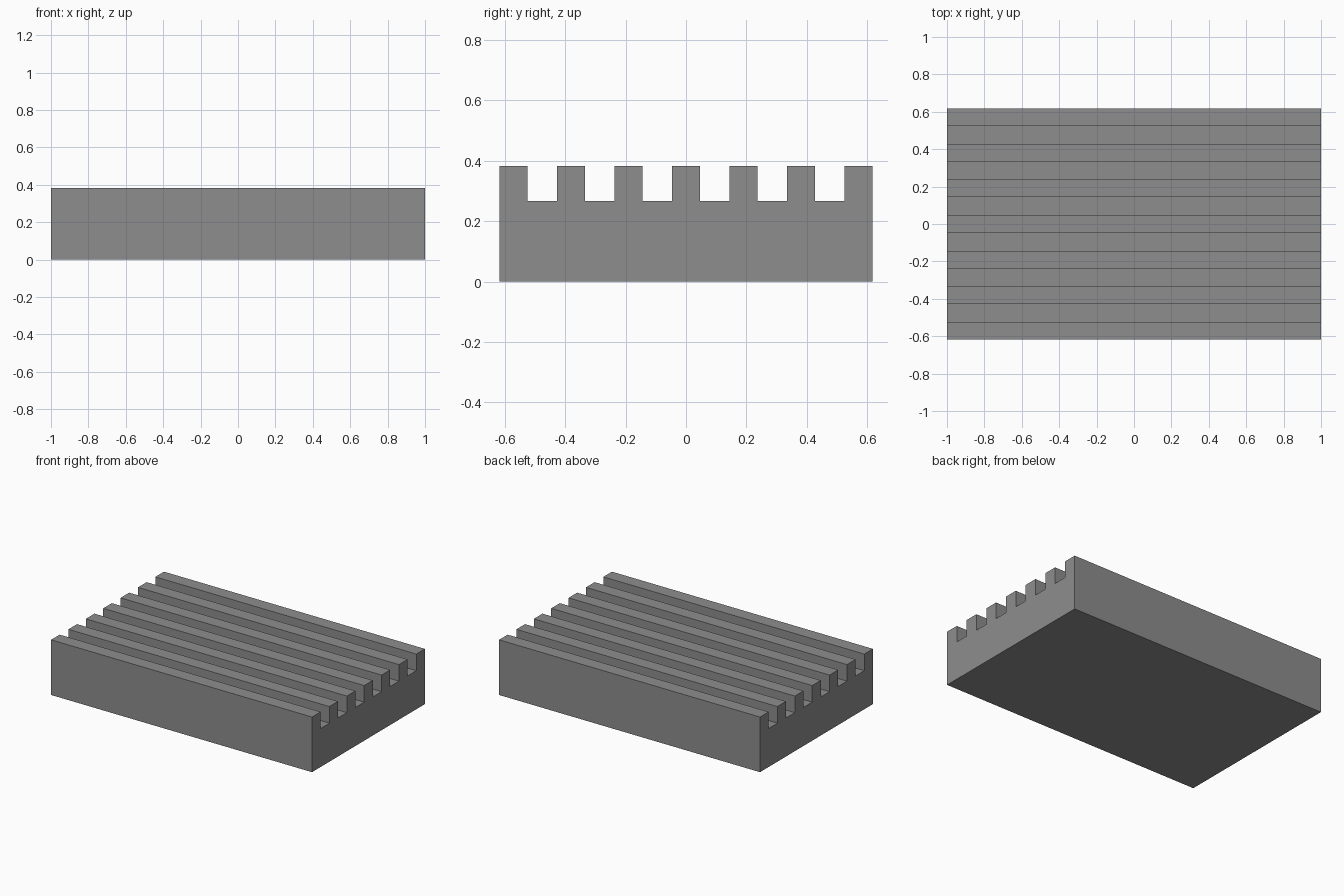
import bpy
import bmesh

if "Cube" in bpy.data.objects:
    bpy.data.objects.remove(bpy.data.objects["Cube"])

LENGTH = 2.0
FIN_COUNT = 7
FIN_WIDTH = 0.094
PITCH = 0.1903
FLOOR_Z = 0.267
TOP_Z = 0.382
half_depth = ((FIN_COUNT - 1) * PITCH + FIN_WIDTH) / 2

grey = bpy.data.materials.new("mid grey")
grey.diffuse_color = (0.27, 0.27, 0.27, 1)
grey.use_nodes = True
grey.node_tree.nodes["Principled BSDF"].inputs["Base Color"].default_value = grey.diffuse_color

# Comb profile in y, z: flat underside, then fins and grooves from back to front
profile = [(-half_depth, 0), (half_depth, 0)]
for i in reversed(range(FIN_COUNT)):
    front = -half_depth + i * PITCH
    back = front + FIN_WIDTH
    if i < FIN_COUNT - 1:
        profile.append((back, FLOOR_Z))
    profile += [(back, TOP_Z), (front, TOP_Z)]
    if i > 0:
        profile.append((front, FLOOR_Z))

# Finned block: profile extruded along x
bm = bmesh.new()
end = bm.faces.new([bm.verts.new((-LENGTH / 2, y, z)) for y, z in profile])
extruded = bmesh.ops.extrude_face_region(bm, geom=[end], use_keep_orig=True)
moved = [g for g in extruded["geom"] if isinstance(g, bmesh.types.BMVert)]
bmesh.ops.translate(bm, vec=(LENGTH, 0, 0), verts=moved)
bmesh.ops.recalc_face_normals(bm, faces=bm.faces)

mesh = bpy.data.meshes.new("finned_block")
bm.to_mesh(mesh)
bm.free()
mesh.materials.append(grey)
block = bpy.data.objects.new("finned_block", mesh)
bpy.context.collection.objects.link(block)
